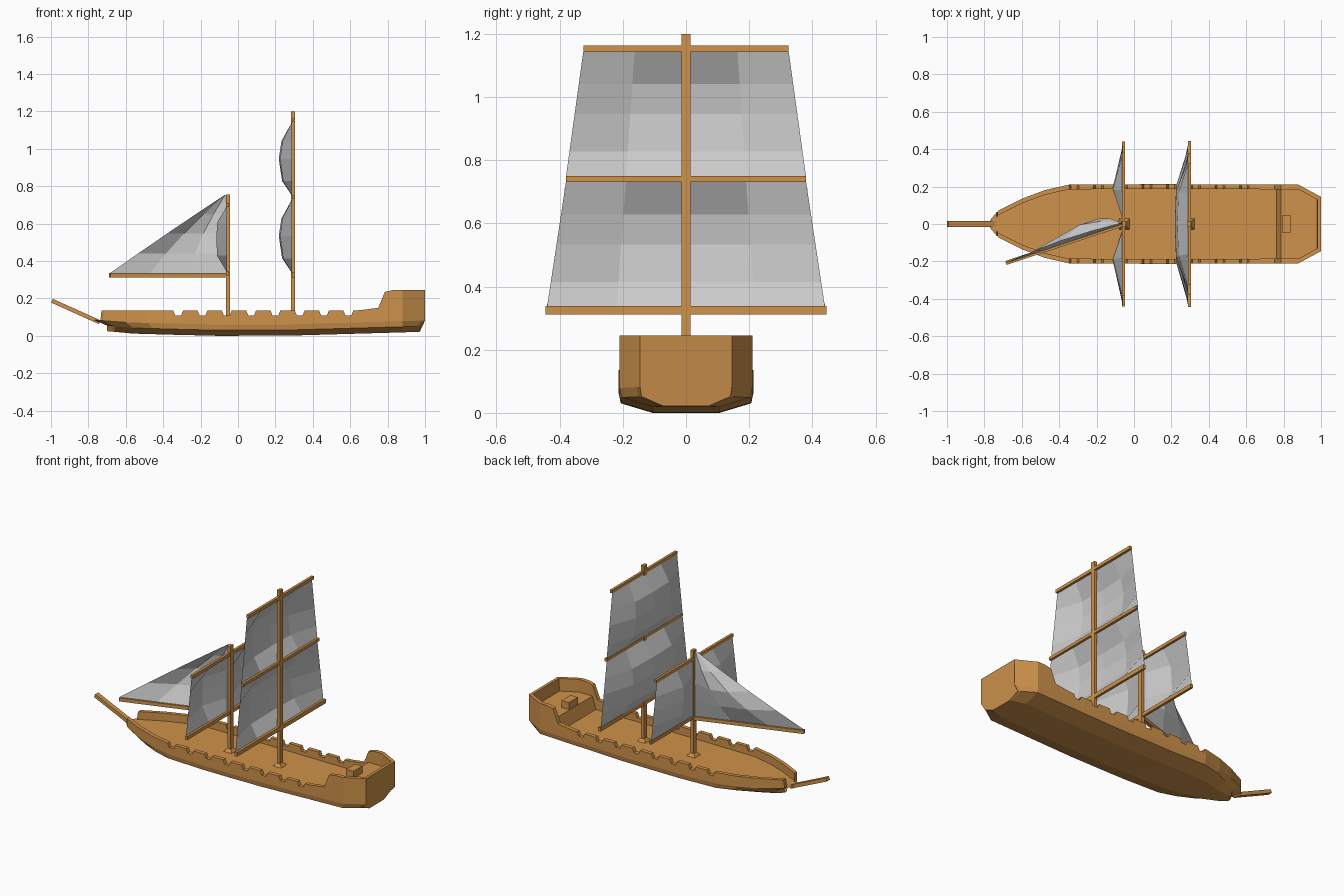
import bpy, bmesh, math
from mathutils import Vector

if "Cube" in bpy.data.objects:
    bpy.data.objects.remove(bpy.data.objects["Cube"])

wood = bpy.data.materials.new("wood")
wood.diffuse_color = (0.62, 0.29, 0.07, 1)
wood.use_nodes = True
wood.node_tree.nodes["Principled BSDF"].inputs["Base Color"].default_value = wood.diffuse_color


def make(name, verts, faces, mat=None):
    me = bpy.data.meshes.new(name)
    bm = bmesh.new()
    vs = [bm.verts.new(v) for v in verts]
    for f in faces:
        bm.faces.new([vs[i] for i in f])
    bmesh.ops.recalc_face_normals(bm, faces=bm.faces)
    bm.to_mesh(me)
    bm.free()
    if mat:
        me.materials.append(mat)
    ob = bpy.data.objects.new(name, me)
    bpy.context.collection.objects.link(ob)
    return ob


def interp(pts, x):
    for (x0, a), (x1, b) in zip(pts, pts[1:]):
        if x <= x1:
            return a + (b - a) * max(0, x - x0) / (x1 - x0)
    return pts[-1][1]


def beam(name, a, b, w, h):
    """Square timber from a to b: w sideways, h in the other direction."""
    a, b = Vector(a), Vector(b)
    d = (b - a).normalized()
    up = Vector((1, 0, 0)) if abs(d.z) > 0.9 else Vector((0, 0, 1))
    s = d.cross(up).normalized()
    u = s.cross(d)
    v = [p + s * i * w / 2 + u * j * h / 2
         for p in (a, b) for i, j in ((-1, -1), (1, -1), (1, 1), (-1, 1))]
    f = [(i, (i + 1) % 4, (i + 1) % 4 + 4, i + 4) for i in range(4)]
    return make(name, v, f + [(3, 2, 1, 0), (4, 5, 6, 7)], wood)


def grid(name, func, us, vs):
    v = [func(a, b) for b in vs for a in us]
    n = len(us)
    f = [(j * n + i, j * n + i + 1, (j + 1) * n + i + 1, (j + 1) * n + i)
         for j in range(len(vs) - 1) for i in range(n - 1)]
    return make(name, v, f)


# Hull: U-shaped sections lofted from bow to stern, with notched bulwarks
plan = [(-.77, .02), (-.735, .062), (-.72, .075), (-.6, .135), (-.48, .18),
        (-.35, .21), (.1, .213), (.88, .21), (1, .145)]
keel = [(-.77, .025), (-.6, .012), (-.1, 0), (.3, .002), (1, .022)]
deck = [(-.77, .085), (.762, .085), (.785, .165), (.979, .165), (.982, .245), (1, .245)]
rail = [(-.77, .085), (-.735, .085), (-.73, .135)]
for k in range(8):
    c = -.32 + .13 * k
    rail += [(c - .026, .135), (c - .016, .11), (c + .016, .11), (c + .026, .135)]
rail += [(.66, .138), (.75, .15), (.785, .235), (.83, .245), (1, .245)]
stations = sorted({x for t in (plan, keel, deck, rail) for x, _ in t})
verts = []
for x in stations:
    y, k = interp(plan, x), interp(keel, x)
    low = x + .07 * max(0, -x - .35) / .42 - .028 * max(0, x - .88) / .12
    top, dk = interp(rail, x), interp(deck, x)
    yi = max(y - .025, y * .6)
    half = [(low, y * .5, k), (low, y * .97, k + .03), (x, y, k + .06),
            (x, y, top), (x, yi, top), (x, yi, min(dk, top))]
    verts += half + [(a, -b, c) for a, b, c in reversed(half)]
N = 12
faces = [(s * N + i, s * N + (i + 1) % N, (s + 1) * N + (i + 1) % N, (s + 1) * N + i)
         for s in range(len(stations) - 1) for i in range(N)]
last = (len(stations) - 1) * N
faces += [tuple(range(N)), tuple(range(last, last + N))]
make("hull", verts, faces, wood)

# Hatch box on the stern deck and the bowsprit
beam("stern_hatch", (.79, 0, .18), (.84, 0, .18), .09, .06)
beam("bowsprit", (-.74, 0, .073), (-.995, 0, .188), .03, .022)


# Masts with flared feet
def mast(name, x, top):
    beam(name, (x, 0, .08), (x, 0, top), .03, .02)
    v = [(x + i * r, j * r, z) for r, z in ((.032, .08), (.013, .105))
         for i, j in ((-1, -1), (1, -1), (1, 1), (-1, 1))]
    make(name + "_foot", v, [(i, (i + 1) % 4, (i + 1) % 4 + 4, i + 4) for i in range(4)]
         + [(4, 5, 6, 7)], wood)


mast("main_mast", .294, 1.2)
mast("fore_mast", -.053, .755)

# Yards: x, z, half length, thickness
for name, x, z, h, t in (("main_lower_yard", .296, .325, .445, .026),
                         ("main_middle_yard", .296, .74, .38, .019),
                         ("main_upper_yard", .296, 1.153, .325, .02),
                         ("fore_lower_yard", -.055, .333, .44, .022),
                         ("fore_upper_yard", -.055, .7, .385, .02)):
    beam(name, (x, -h, z), (x, h, z), .016, t)


# Square sails bulging forward; belly profiles run across and up the sail
def sail(name, x, z0, z1, h0, h1, depth, across, up):
    def f(u, v):
        return (x - depth * interp(across, abs(u)) * interp(up, v),
                u * (h0 + (h1 - h0) * v), z0 + (z1 - z0) * v)
    us = sorted({s * p for p, _ in across for s in (-1, 1)})
    grid(name, f, us, [p for p, _ in up])


rise = [(0, 0), (.2, .75), (.5, 1), (.74, .8), (1, 0)]
full = [(0, 1), (.5, .9), (1, 0)]
pair = [(0, 0), (.08, .05), (.47, 1), (1, 0)]
sail("main_lower_sail", .29, .335, .732, .44, .38, .072, full, rise)
sail("main_upper_sail", .29, .748, 1.145, .38, .325, .072, full, rise)
sail("fore_sail", -.06, .342, .692, .435, .38, .055, pair,
     [(0, 0), (.25, .95), (.5, 1), (.75, .95), (1, 0)])

# Triangular sail on a boom swung to one side
tack, clew, peak = Vector((-.06, 0, .335)), Vector((-.685, -.208, .335)), Vector((-.066, .005, .757))
beam("boom", (-.055, 0, .324), (-.685, -.208, .324), .022, .022)
side = Vector((-.31, .95, 0))


def jib(u, v):
    foot = tack.lerp(clew, u)
    return foot.lerp(peak, v) + side * .075 * math.sin(math.pi * min(u, .93)) * math.sin(math.pi * v)


grid("jib_sail", jib, [0, .33, .66, 1], [0, .25, .5, .75, .99])
